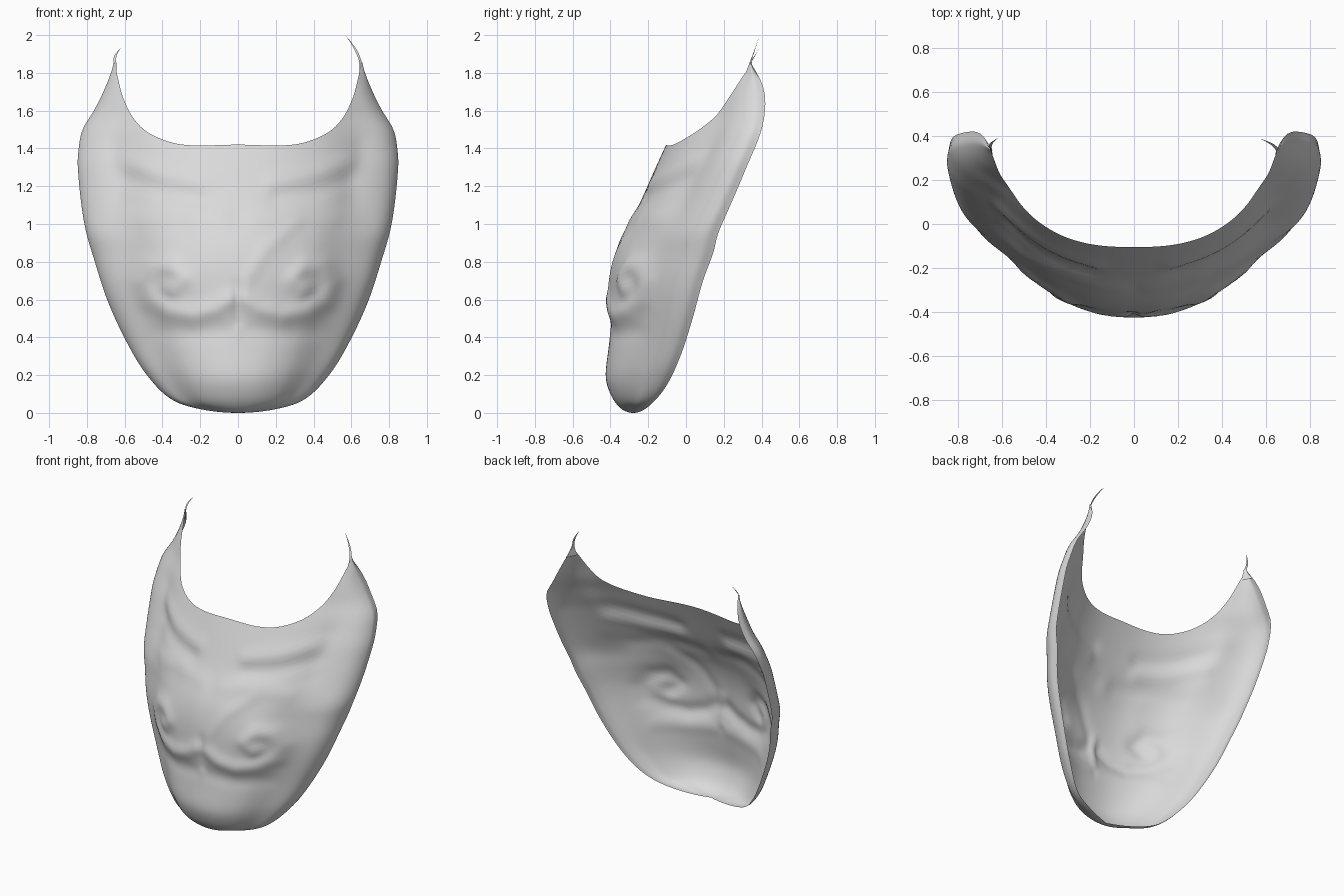
import bpy
import bmesh
from mathutils import Vector

cube = bpy.data.objects.get("Cube")
if cube:
    bpy.data.objects.remove(cube)

cloth = bpy.data.materials.new("light_grey_cloth")
cloth.use_nodes = True
GREY = (0.7, 0.7, 0.7, 1)
cloth.diffuse_color = GREY
cloth.node_tree.nodes["Principled BSDF"].inputs["Base Color"].default_value = GREY


def smooth(table, k):
    """Cubic interpolation through (key, value) pairs."""
    n = len(table)
    i = 0
    while i < n - 2 and k > table[i + 1][0]:
        i += 1

    def slope(j):
        a, b = table[max(j - 1, 0)], table[min(j + 1, n - 1)]
        return (b[1] - a[1]) / (b[0] - a[0])
    (k0, v0), (k1, v1) = table[i], table[i + 1]
    h = k1 - k0
    t = min(max((k - k0) / h, 0), 1)
    return ((1 + 2 * t) * (1 - t) ** 2 * v0 + t * (1 - t) ** 2 * h * slope(i)
            + t * t * (3 - 2 * t) * v1 + t * t * (t - 1) * h * slope(i + 1))


def by_height(*pairs):
    return [(z ** 0.5, v) for z, v in pairs]


# Half width, front depth and back depth of the mask at each height
WIDTH = by_height((0, 0), (.02, .2), (.06, .33), (.2, .48), (.4, .6), (.6, .69),
                  (.8, .755), (1, .81), (1.3, .845), (1.4, .84), (1.5, .82),
                  (1.6, .76), (1.7, .71), (1.8, .67), (1.85, .655))
FRONT = by_height((0, -.28), (.02, -.34), (.1, -.4), (.2, -.425), (.4, -.405),
                  (.7, -.4), (.9, -.355), (1.1, -.25), (1.3, -.16),
                  (1.42, -.105), (1.55, -.045), (1.68, -.02), (1.78, .1), (1.85, .3))
BACK = by_height((0, -.28), (.05, -.18), (.15, -.1), (.3, -.03), (.5, .035),
                 (.7, .09), (.85, .145), (.95, .17), (1.1, .235), (1.3, .32),
                 (1.5, .4), (1.65, .42), (1.75, .4), (1.85, .345))

# Horizontal section from the middle to the open back edge, as fractions
ACROSS = list(enumerate((-.27, 0, .27, .52, .76, .93, 1, .995), -1))
DEPTH = list(enumerate((.045, 0, .045, .2, .48, .68, .86, 1), -1))
TOP = [(0, 1.42), (1.3, 1.42), (2.1, 1.47), (2.75, 1.56), (3.3, 1.65),
       (4.1, 1.78), (5, 1.85), (6, 1.85)]

# Raised and sunken folds: path in (x, z), height, spread, sides
BOTH = (-1, 1)
FOLDS = [
    ([(.04, .6), (.12, .55), (.24, .52), (.37, .54), (.47, .6), (.5, .69),
      (.45, .77), (.36, .78), (.3, .71), (.35, .66)], .02, .05, BOTH),
    ([(.05, .44), (.22, .42), (.4, .43)], -.008, .05, BOTH),
    ([(0, .48), (0, .68)], -.01, .025, BOTH),
    ([(.18, 1.22), (.42, 1.27), (.58, 1.33)], .012, .045, BOTH),
    ([(.2, 1.14), (.4, 1.17), (.58, 1.23)], -.012, .045, BOTH),
    ([(.08, 1.03), (.3, 1.06), (.5, 1.03)], .009, .05, BOTH),
    ([(.3, .93), (.5, .9)], -.012, .1, BOTH),
    ([(.03, .68), (.14, .86), (.3, 1)], .009, .04, (1,)),
    ([(.6, 1.15), (.64, 1.4)], -.012, .07, BOTH),
]


def distance(p, path):
    best = 9
    for a, b in zip(path, path[1:]):
        a, d = Vector(a), Vector(b) - Vector(a)
        t = min(max((p - a).dot(d) / d.length_squared, 0), 1)
        best = min(best, (p - a - d * t).length)
    return best


def relief(x, z, side):
    p = Vector((x, z))
    return sum(h * 2.718 ** -((distance(p, path) / r) ** 2)
               for path, h, r, sides in FOLDS if side in sides)


def surface_point(s, side, row):
    z = smooth(TOP, s) * row * row
    k = z ** 0.5
    front = smooth(FRONT, k)
    x = smooth(WIDTH, k) * smooth(ACROSS, s)
    y = front + (smooth(BACK, k) - front) * smooth(DEPTH, s)
    return (side * x, y - relief(x, z, side), z)


def make_sheet(name, grid):
    """Skin a grid of points given column by column."""
    bm = bmesh.new()
    cols = [[bm.verts.new(p) for p in col] for col in grid]
    for a, b in zip(cols, cols[1:]):
        for j in range(len(a) - 1):
            bm.faces.new((a[j], b[j], b[j + 1], a[j + 1]))
    bmesh.ops.remove_doubles(bm, verts=bm.verts, dist=.0002)
    mesh = bpy.data.meshes.new(name)
    bm.to_mesh(mesh)
    bm.free()
    for face in mesh.polygons:
        face.use_smooth = True
    mesh.materials.append(cloth)
    obj = bpy.data.objects.new(name, mesh)
    bpy.context.collection.objects.link(obj)


# Face covering
HALF, ROWS = 54, 84
make_sheet("mask_cloth", [
    [surface_point(abs(i) * 6 / HALF, -1 if i < 0 else 1, j / ROWS)
     for j in range(ROWS + 1)] for i in range(-HALF, HALF + 1)])

# Pointed ends above the side flaps
OUTER = [(.675, .385, 1.78), (.657, .348, 1.85), (.63, .365, 1.92), (.57, .39, 2)]
INNER = [(.64, .31, 1.78), (.643, .335, 1.85), (.618, .362, 1.92), (.57, .39, 2)]


def tip_edge(points, side, end):
    """Smooth edge, scaled so that its point lies at the given end."""
    edge = []
    for n in range(13):
        x, y, z = (smooth(list(enumerate(p[a] for p in points)), n / 4)
                   for a in range(3))
        if z > 1.85:
            z = 1.85 + (z - 1.85) * (end[1] - 1.85) / .15
            x += (end[0] - .57) * (n - 4) / 8
        edge.append((side * x, y, z))
    return edge


for name, side, end in (("left_tip", 1, (.57, 2)), ("right_tip", -1, (.62, 1.935))):
    edges = [tip_edge(INNER, side, end), tip_edge(OUTER, side, end)]
    make_sheet(name, edges[::side])
